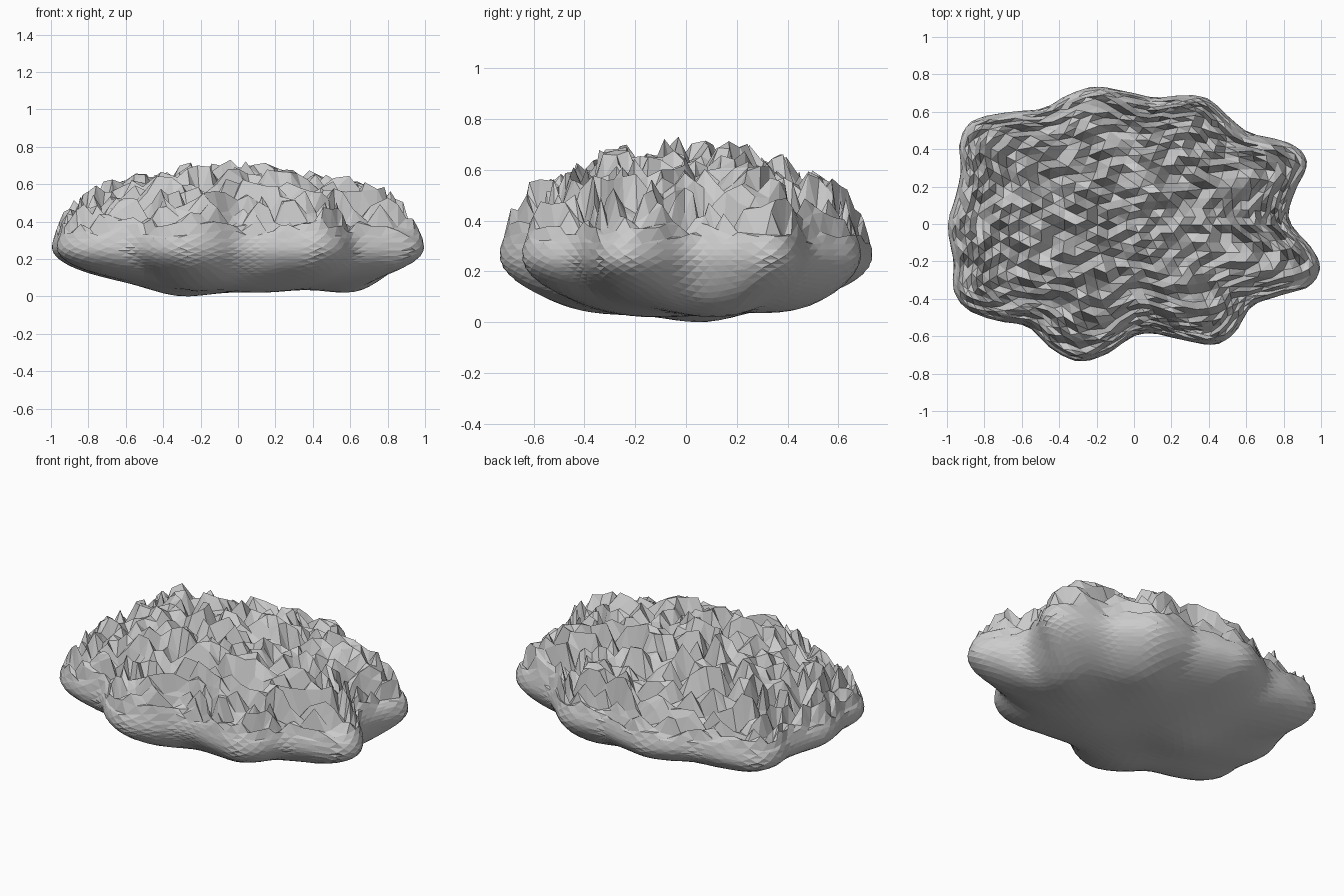
import bpy, bmesh, math, random

if "Cube" in bpy.data.objects:
    bpy.data.objects.remove(bpy.data.objects["Cube"])

random.seed(11)

# Lobed plan outline seen from above (x, y), counter-clockwise
OUTLINE = [
    (0.82, 0.06), (0.86, 0.19), (0.92, 0.33), (0.86, 0.42), (0.62, 0.49), (0.5, 0.58),
    (0.38, 0.68), (0.2, 0.69), (0.1, 0.68), (-0.08, 0.72), (-0.22, 0.74),
    (-0.37, 0.69), (-0.5, 0.62), (-0.7, 0.60), (-0.88, 0.55), (-0.94, 0.43),
    (-0.93, 0.3), (-0.96, 0.15), (-1.0, 0.01), (-0.97, -0.2), (-0.97, -0.35),
    (-0.9, -0.45), (-0.75, -0.51), (-0.58, -0.54), (-0.45, -0.66), (-0.3, -0.73),
    (-0.15, -0.69), (-0.02, -0.6), (0.1, -0.58), (0.28, -0.62), (0.43, -0.64),
    (0.53, -0.58), (0.63, -0.43), (0.8, -0.37), (0.93, -0.33), (0.99, -0.23),
    (0.95, -0.13), (0.85, -0.02)]
# Downward bulges of the underside (x, y, depth, radius)
BULGES = [(-0.32, 0.07, 0.04, 0.2), (0.15, -0.2, 0.015, 0.2), (0.66, 0.12, 0.07, 0.22),
          (0.3, 0.45, 0.04, 0.2), (-0.25, -0.4, 0.03, 0.2)]
MID, TOP, BOTTOM = 0.27, 0.36, 0.235
TAU = 2 * math.pi

POLAR = sorted((math.atan2(y, x) % TAU, math.hypot(x, y)) for x, y in OUTLINE)
POLAR = ([(a - TAU, r) for a, r in POLAR[-2:]] + POLAR
         + [(a + TAU, r) for a, r in POLAR[:2]])


def outline_radius(angle):
    """Smooth periodic interpolation of the outline."""
    angle %= TAU
    for i in range(1, len(POLAR) - 2):
        (a0, r0), (a1, r1), (a2, r2), (a3, r3) = POLAR[i - 1:i + 3]
        if a1 <= angle <= a2:
            t, h = (angle - a1) / (a2 - a1), a2 - a1
            m1, m2 = (r2 - r0) / (a2 - a0) * h, (r3 - r1) / (a3 - a1) * h
            return ((2*t**3 - 3*t*t + 1) * r1 + (t**3 - 2*t*t + t) * m1
                    + (3*t*t - 2*t**3) * r2 + (t**3 - t*t) * m2)
    return 0.8


def smoothstep(a, b, v):
    t = min(1, max(0, (v - a) / (b - a)))
    return t * t * (3 - 2 * t)


# Rock: squashed icosphere, lobed sides, smooth underside, jagged top
bm = bmesh.new()
bmesh.ops.create_icosphere(bm, subdivisions=5, radius=1)
for v in bm.verts:
    x, y, z = v.co
    s = math.hypot(x, y)
    ang = math.atan2(0.71 * y, 0.97 * x)
    plain = 1 / math.hypot(math.cos(ang) / 0.97, math.sin(ang) / 0.71)
    lobe = smoothstep(0, 0.9, s) if z > 0 else smoothstep(0.4, 1.0, s)
    r = s * (plain + (outline_radius(ang) - plain) * lobe)
    px, py = r * math.cos(ang), r * math.sin(ang)
    if z > 0:
        jag = random.uniform(-0.1, 0.11) * smoothstep(0.08, 0.55, z)
        pz = MID + TOP * z + jag
    else:
        pz = MID + BOTTOM * z
        for bx, by, d, w in BULGES:
            pz -= (d * math.exp(-((px - bx)**2 + (py - by)**2) / (w * w))
                   * smoothstep(0, 0.5, -z))
    v.co = (px, py, pz)

# Stand on the ground and centre
for axis in range(3):
    vals = [v.co[axis] for v in bm.verts]
    shift = min(vals) if axis == 2 else (min(vals) + max(vals)) / 2
    for v in bm.verts:
        v.co[axis] -= shift

mesh = bpy.data.meshes.new("rock")
bm.to_mesh(mesh)
bm.free()
rock = bpy.data.objects.new("rock", mesh)
bpy.context.collection.objects.link(rock)
